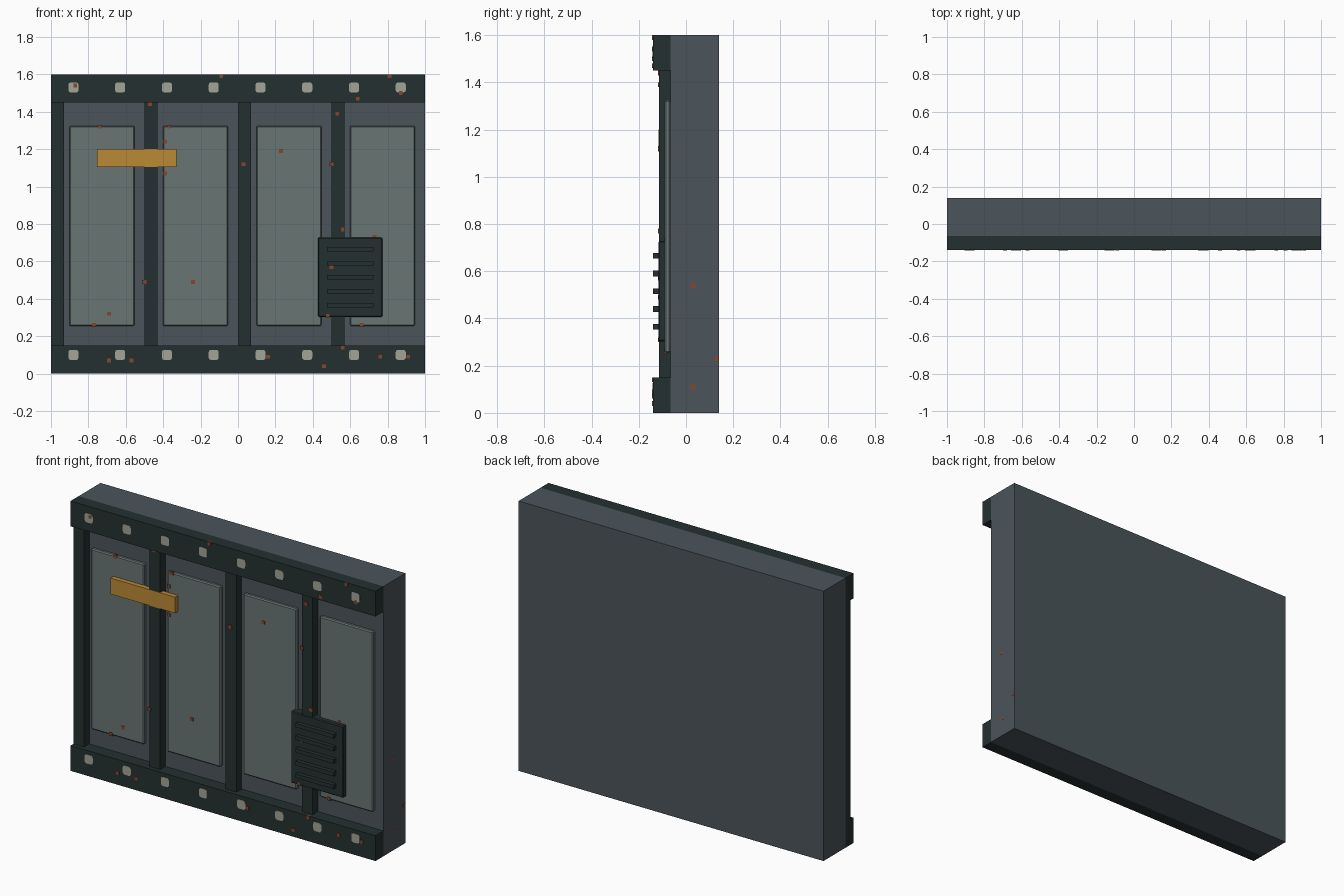
import bpy
import bmesh
from mathutils import Vector

cube = bpy.data.objects.get("Cube")
if cube:
    bpy.data.objects.remove(cube, do_unlink=True)


def material(name, r, g, b):
    mat = bpy.data.materials.new(name)
    mat.use_nodes = True
    mat.diffuse_color = (r, g, b, 1)
    bsdf = next(n for n in mat.node_tree.nodes if n.type == "BSDF_PRINCIPLED")
    bsdf.inputs["Base Color"].default_value = (r, g, b, 1)
    bsdf.inputs["Roughness"].default_value = 0.8
    return mat


SLATE = material("slate_blue_grey", 0.07, 0.09, 0.105)
DARK = material("dark_green_grey", 0.018, 0.03, 0.03)
PANEL = material("pale_green_grey", 0.14, 0.18, 0.175)
AMBER = material("amber", 0.5, 0.25, 0.035)
STEEL = material("light_steel", 0.36, 0.37, 0.31)
RUST = material("rust", 0.25, 0.06, 0.025)


def add_box(bm, x, y, z):
    """Box between (low, high) pairs on each axis."""
    geo = bmesh.ops.create_cube(bm, size=1)
    for v in geo["verts"]:
        v.co = Vector(sum(r) / 2 + c * (r[1] - r[0]) for r, c in zip((x, y, z), v.co))


def finish(name, bm, mat, bevel=0):
    mesh = bpy.data.meshes.new(name)
    bm.to_mesh(mesh)
    bm.free()
    mesh.materials.append(mat)
    obj = bpy.data.objects.new(name, mesh)
    bpy.context.scene.collection.objects.link(obj)
    if bevel:
        mod = obj.modifiers.new("edge", "BEVEL")
        mod.width = bevel
        mod.segments = 1
    return obj


def box(name, x, y, z, mat, bevel=0):
    bm = bmesh.new()
    add_box(bm, x, y, z)
    return finish(name, bm, mat, bevel)


HEIGHT = 1.6
FACE = -0.065    # front of the slab
RAIL = -0.14     # front of the rails
POST = -0.115    # front of the posts

# Wall slab
box("wall_slab", (-1, 1), (FACE, 0.14), (0, HEIGHT), SLATE)

# Bottom and top rails
for name, low in (("bottom_rail", 0), ("top_rail", 1.45)):
    box(name, (-1, 1), (RAIL, FACE), (low, low + 0.15), DARK)

# Posts, each with a raised panel beside it
for i in range(4):
    x = -1 + i / 2
    box(f"post_{i}", (x, x + 0.07), (POST, FACE), (0.15, 1.45), DARK)
    box(f"panel_{i}", (x + 0.098, x + 0.447), (-0.09, FACE), (0.255, 1.325), PANEL, 0.006)

# Bolt heads along both rails
bm = bmesh.new()
for z in (0.1, 1.53):
    for i in range(8):
        add_box(bm, *[(c - 0.027, c + 0.027) for c in (-0.88 + i / 4, 0, z)])
for v in bm.verts:
    v.co.y = RAIL - 0.002 if v.co.y < 0 else RAIL + 0.01
corners = [e for e in bm.edges if abs(e.verts[0].co.y - e.verts[1].co.y) > 0.01]
bmesh.ops.bevel(bm, geom=corners, offset=0.012, segments=2, profile=0.5, affect="EDGES")
finish("bolt_heads", bm, STEEL)

# Vent plate and slats
box("vent_plate", (0.428, 0.772), (POST - 0.002, FACE), (0.303, 0.728), DARK, 0.005)
bm = bmesh.new()
for i in range(5):
    z = 0.365 + i * 0.075
    add_box(bm, (0.475, 0.725), (RAIL, POST), (z - 0.012, z + 0.012))
finish("vent_slats", bm, DARK)

# Amber marker plate
box("marker_plate", (-0.755, -0.33), (POST - 0.002, -0.088), (1.105, 1.2), AMBER)


# Rust flecks sitting on whatever surface lies below them
def surface(x, z):
    if z < 0.15 or z > 1.45:
        return RAIL
    if 0.43 < x < 0.77 and 0.3 < z < 0.73 or (x + 1) % 0.5 < 0.07:
        return POST
    if 0.098 < (x + 1) % 0.5 < 0.447 and 0.255 < z < 1.325:
        return -0.09
    return FACE


FLECKS = (
    (-.87, 1.54), (-.09, 1.59), (.81, 1.59), (.64, 1.47), (-.47, 1.44), (.53, 1.39),
    (-.74, 1.32), (-.37, 1.32), (-.39, 1.24), (-.39, 1.07), (.03, 1.12), (.23, 1.19),
    (.5, 1.12), (.56, .77), (.73, .73), (.5, .57), (-.24, .49), (-.5, .49),
    (-.69, .32), (-.77, .26), (.48, .31), (.66, .26), (.56, .14), (.76, .09),
    (.91, .09), (.16, .09), (-.69, .07), (-.57, .07), (.46, .04), (.87, 1.5),
)
bm = bmesh.new()
R = 0.01
for x, z in FLECKS:
    y = surface(x, z)
    add_box(bm, (x - R, x + R), (y - 0.003, y + R), (z - R, z + R))
# Flecks on the side of the slab
for y, z in ((0.03, 0.54), (0.03, 0.11), (0.13, 0.23)):
    add_box(bm, (1 - R, 1), (y - R, y + R), (z - R, z + R))
for v in bm.verts:
    if v.co.x > 1 - R / 2:
        v.co.x = 1.001
    v.co.z = min(v.co.z, HEIGHT)
finish("rust_flecks", bm, RUST)
